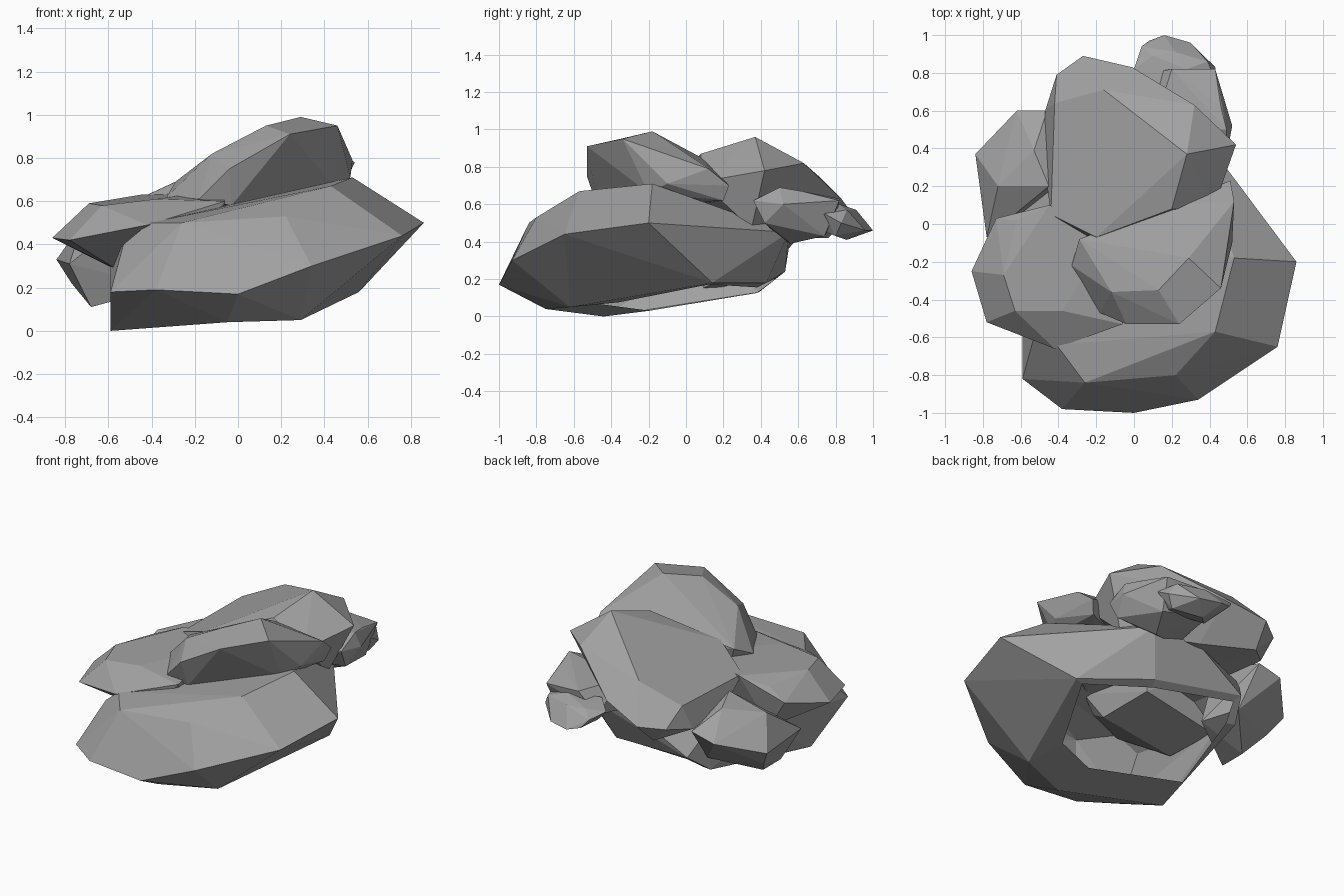
import bpy, bmesh

grey = bpy.data.materials.new("stone_grey")
grey.diffuse_color = (0.36, 0.36, 0.36, 1)


def rock(name, points, rim=0):
    """Faceted stone: convex hull of its corner points.
    The first `rim` points bound an underside that is left open."""
    bm = bmesh.new()
    verts = [bm.verts.new(p) for p in points]
    bmesh.ops.convex_hull(bm, input=verts)
    edge_of_hole = set(verts[:rim])
    bmesh.ops.delete(bm, geom=[v for v in bm.verts if not v.link_faces], context='VERTS')
    bmesh.ops.recalc_face_normals(bm, faces=bm.faces[:])
    bm.normal_update()
    if rim:
        under = [f for f in bm.faces if all(v in edge_of_hole for v in f.verts)]
        bmesh.ops.inset_region(bm, faces=under, thickness=0.06)
        # wider lip towards the front
        for v in {v for f in under for v in f.verts}:
            if v.co.y < -0.2:
                v.co.y += 0.22
                v.co.z += 0.03
        bmesh.ops.delete(bm, geom=under, context='FACES')
    bmesh.ops.dissolve_limit(bm, angle_limit=0.06, verts=bm.verts[:], edges=bm.edges[:])
    mesh = bpy.data.meshes.new(name)
    bm.to_mesh(mesh)
    bm.free()
    mesh.materials.append(grey)
    obj = bpy.data.objects.new(name, mesh)
    bpy.context.collection.objects.link(obj)
    return obj


# large base stone, hollow underneath
rock("base_rock", [
    (-.59, -.44, 0), (-.05, -.75, .04), (.29, -.62, .05), (.56, .14, .18),
    (.2, .43, .18), (-.38, .53, .24), (-.45, .39, .13),
    (-.59, -.82, .18), (-.38, -.98, .19), (0, -1, .17), (.34, -.93, .30),
    (.76, -.65, .44), (.86, -.2, .5), (.3, .55, .45), (-.05, .56, .43),
    (-.45, .42, .4), (-.59, .1, .33),
    (.53, -.18, .71), (.43, -.57, .67), (.22, -.8, .53), (-.26, -.84, .5),
    (-.41, -.64, .5), (-.53, -.6, .4)], rim=7)

# stone overhanging on the left
rock("left_rock", [
    (-.86, -.25, .43), (-.78, -.52, .42), (-.42, -.66, .49), (-.06, -.53, .60),
    (-.69, -.27, .59), (-.63, -.46, .58), (-.38, -.46, .61), (-.73, .03, .5),
    (-.62, .02, .57), (-.45, .1, .63), (-.1, 0, .65), (-.57, -.35, .29),
    (-.6, 0, .3), (-.1, -.4, .4), (-.1, 0, .4), (-.15, -.55, .5)])

# low stone at the back left
rock("back_left_rock", [
    (-.84, .37, .33), (-.62, .6, .42), (-.46, .6, .46), (-.78, -.07, .31),
    (-.53, .39, .55), (-.72, .2, .50), (-.68, .18, .11), (-.68, 0, .11),
    (-.45, .42, .22), (-.45, .2, .57), (-.35, .2, .2), (-.77, .3, .22)])

# upper stone at the back with a broad sloping top
rock("upper_back_rock", [
    (.28, .37, .96), (.2, .08, .87), (-.2, -.07, .73), (-.44, .05, .62),
    (-.42, .64, .63), (-.16, .71, .75), (.32, .63, .82), (.54, .42, .78),
    (.42, .08, .72), (-.01, .83, .63), (-.27, .89, .55), (-.41, .79, .53),
    (-.47, .6, .48), (-.47, .28, .5), (-.2, -.1, .6),
    (-.3, .76, .42), (0, .6, .42), (.4, .35, .47), (-.2, 0, .45)])

# upper stone at the front, the highest one
rock("upper_front_rock", [
    (.29, -.18, .99), (.13, -.35, .95), (.46, -.34, .95), (.24, -.53, .91),
    (-.04, -.53, .75), (-.12, -.36, .82), (-.29, -.08, .69), (-.33, -.22, .62),
    (.2, .1, .84), (.53, .12, .79), (.51, .23, .70), (.52, -.1, .71),
    (-.18, -.47, .61), (-.03, -.47, .58), (.45, -.2, .66), (.48, .2, .62),
    (-.25, -.1, .58)])

# small stone tucked in at the back right
rock("back_right_rock", [
    (.49, .36, .62), (.49, .5, .69), (.52, .52, .6), (.46, .62, .67),
    (.43, .82, .62), (.2, .82, .63), (.08, .8, .5), (.4, .74, .43),
    (.3, .56, .39), (.1, .5, .42), (.48, .42, .5), (.1, .5, .62)])

# smallest stone at the very back
rock("back_tip_rock", [
    (.04, .94, .53), (.08, .97, .48), (.16, 1, .46), (.3, .96, .46),
    (.43, .83, .5), (.1, .89, .57), (.22, .91, .57), (.39, .86, .57),
    (.0, .82, .55), (.2, .86, .41), (.38, .8, .43), (.1, .76, .45),
    (.44, .74, .55), (.35, .7, .47), (.1, .72, .58), (.28, .82, .6)])
